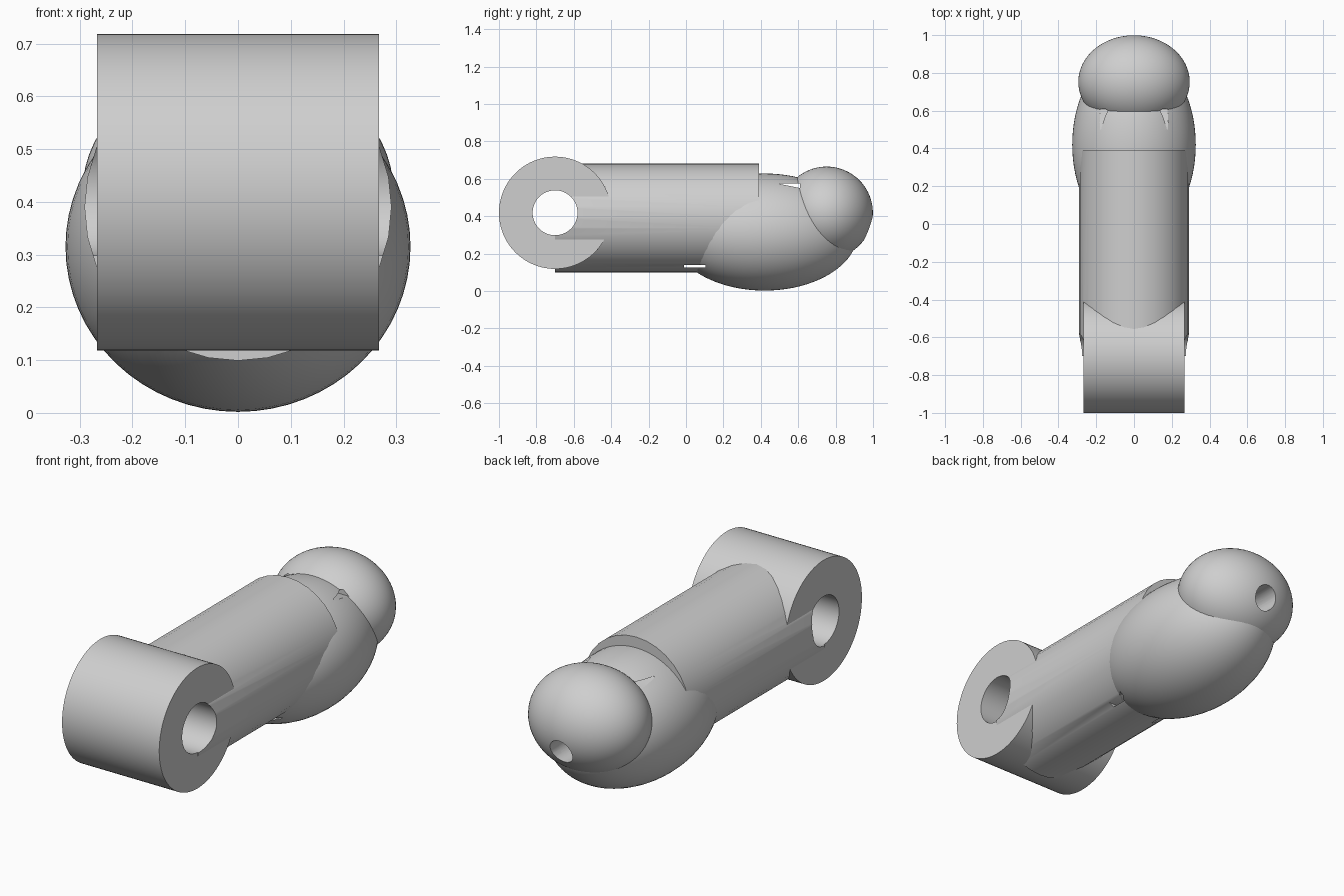
import bpy
from math import pi, radians

cube = bpy.data.objects.get("Cube")
if cube:
    bpy.data.objects.remove(cube, do_unlink=True)

grey = bpy.data.materials.new("plain_grey")
grey.use_nodes = True
GREY = (0.62, 0.62, 0.62, 1)
grey.diffuse_color = GREY
grey.node_tree.nodes["Principled BSDF"].inputs["Base Color"].default_value = GREY


def finish(name):
    ob = bpy.context.object
    ob.name = name
    ob.data.materials.append(grey)
    bpy.ops.object.transform_apply(location=False, rotation=True, scale=True)
    return ob


def cylinder(name, loc, radius, length, axis, sides):
    rot = (0, pi / 2, 0) if axis == "x" else (pi / 2, 0, 0)
    bpy.ops.mesh.primitive_cylinder_add(vertices=sides, radius=radius, depth=length,
                                        location=loc, rotation=rot)
    return finish(name)


def ellipsoid(name, loc, radii):
    # poles point along the finger
    bpy.ops.mesh.primitive_uv_sphere_add(segments=64, ring_count=40, radius=1,
                                         location=loc, rotation=(pi / 2, 0, 0))
    bpy.ops.object.transform_apply(location=False, rotation=True, scale=False)
    bpy.context.object.scale = radii
    return finish(name)


def cross_prism(name, profile):
    # a (y, z) profile extruded straight across the model
    n = len(profile)
    verts = [(x, y, z) for x in (-0.5, 0.5) for y, z in profile]
    faces = [tuple(range(n))[::-1], tuple(range(n, 2 * n))]
    faces += [(i, (i + 1) % n, n + (i + 1) % n, n + i) for i in range(n)]
    mesh = bpy.data.meshes.new(name)
    mesh.from_pydata(verts, [], faces)
    mesh.materials.append(grey)
    ob = bpy.data.objects.new(name, mesh)
    bpy.context.collection.objects.link(ob)
    return ob


def cut(ob, *cutters):
    bpy.ops.object.select_all(action="DESELECT")
    bpy.context.view_layer.objects.active = ob
    ob.select_set(True)
    for c in cutters:
        m = ob.modifiers.new("cut", "BOOLEAN")
        m.operation = "DIFFERENCE"
        m.solver = "EXACT"
        m.object = c
        bpy.ops.object.modifier_apply(modifier=m.name)
    bpy.ops.object.shade_smooth_by_angle(angle=radians(30))


# Main parts
hinge = cylinder("hinge_barrel", (0, -0.70, 0.418), 0.30, 0.534, "x", 96)
shaft = cylinder("finger_shaft", (0, -0.155, 0.39), 0.291, 1.09, "y", 32)
pad = ellipsoid("finger_pad", (0, 0.42, 0.315), (0.327, 0.50, 0.313))
tip = ellipsoid("fingertip", (0, 0.752, 0.418), (0.295, 0.247, 0.247))

# Cutters: hinge pin hole, tip hole, cord slots
pin_hole = cylinder("pin_hole_cutter", (0, -0.70, 0.418), 0.12, 1, "x", 64)
tip_hole = cylinder("tip_hole_cutter", (0, 0.90, 0.336), 0.06, 0.5, "y", 32)
top_slot = cross_prism("top_slot_cutter",
                       [(0.50, 0.572), (0.61, 0.55), (0.61, 0.575), (0.50, 0.575)])
low_slot = cross_prism("low_slot_cutter",
                       [(-0.01, 0.125), (0.105, 0.125), (0.105, 0.14), (-0.01, 0.14)])

cut(hinge, pin_hole)
cut(shaft, pin_hole, low_slot)
cut(pad, tip_hole, top_slot, low_slot)
cut(tip, tip_hole, top_slot)

for c in (pin_hole, tip_hole, top_slot, low_slot):
    bpy.data.objects.remove(c, do_unlink=True)
